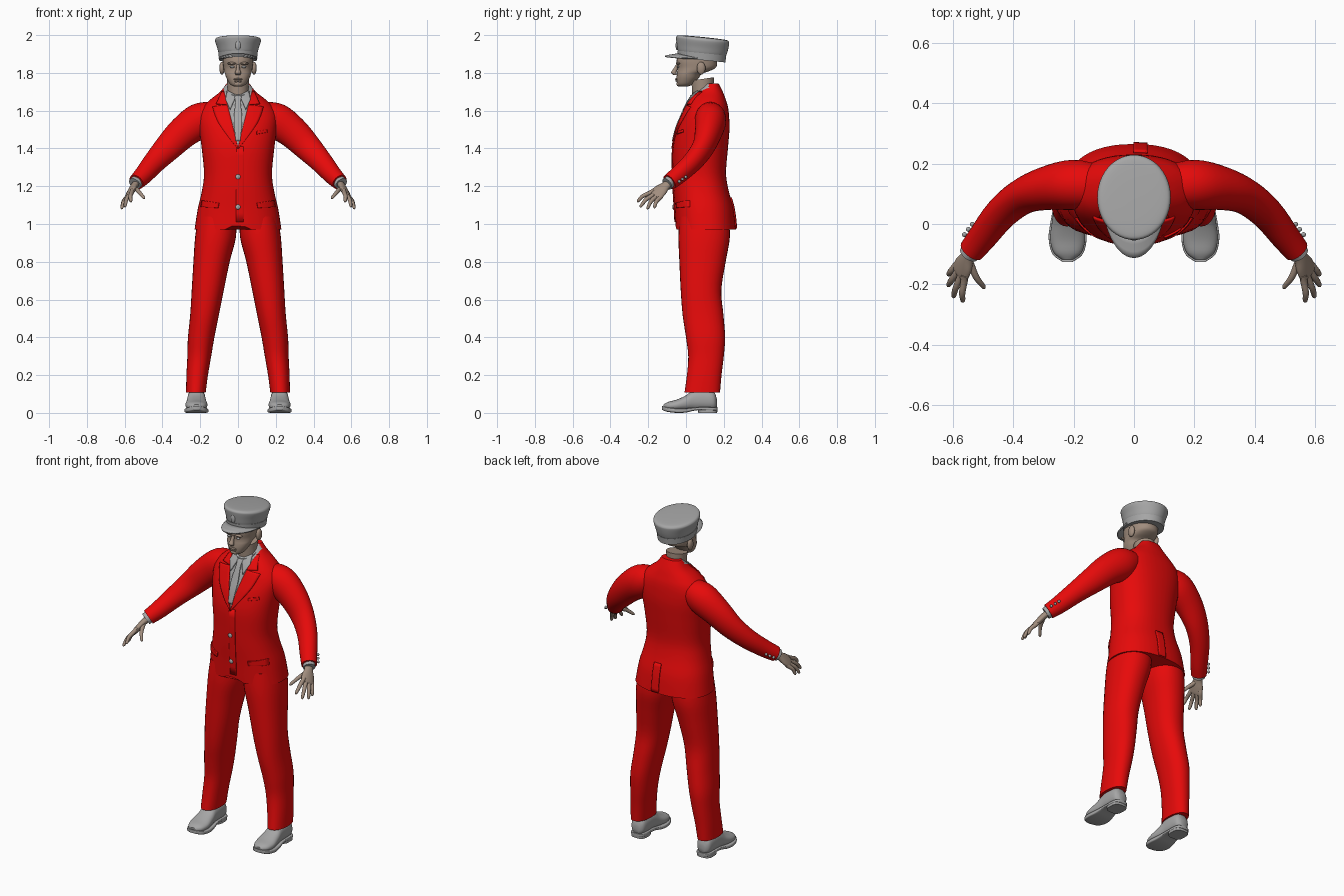
import bpy, bmesh
from math import sin, cos, pi, radians, copysign
from mathutils import Vector, Matrix
from mathutils.bvhtree import BVHTree

cube = bpy.data.objects.get("Cube")
if cube:
    bpy.data.objects.remove(cube, do_unlink=True)


def material(name, r, g, b):
    m = bpy.data.materials.new(name)
    m.use_nodes = True
    m.diffuse_color = (r, g, b, 1)
    m.node_tree.nodes["Principled BSDF"].inputs["Base Color"].default_value = (r, g, b, 1)
    return m


RED = material("suit red", 0.8, 0.003, 0.003)
GREY = material("light grey", 0.38, 0.38, 0.38)
SKIN = material("skin", 0.36, 0.27, 0.21)
X, Y, Z = Vector((1, 0, 0)), Vector((0, 1, 0)), Vector((0, 0, 1))
made = []


def finish(name, bm, mats, mirror=False, thick=0):
    bmesh.ops.recalc_face_normals(bm, faces=bm.faces)
    me = bpy.data.meshes.new(name)
    bm.to_mesh(me)
    bm.free()
    ob = bpy.data.objects.new(name, me)
    bpy.context.collection.objects.link(ob)
    for m in mats:
        me.materials.append(m)
    if thick:
        mod = ob.modifiers.new("thickness", 'SOLIDIFY')
        mod.thickness, mod.offset = thick, 0
    if mirror:
        ob.modifiers.new("mirror", 'MIRROR').use_mirror_merge = False
    made.append(ob)
    return ob


def smooth(rows, k):
    """Catmull-Rom interpolation through rows of numbers."""
    out = []
    for i in range(len(rows) - 1):
        p0, p1, p2, p3 = rows[max(i - 1, 0)], rows[i], rows[i + 1], rows[min(i + 2, len(rows) - 1)]
        for j in range(k):
            t = j / k
            out.append([b + t * (c - a) / 2 + t * t * (a - 2.5 * b + 2 * c - d / 2)
                        + t ** 3 * (1.5 * (b - c) + (d - a) / 2)
                        for a, b, c, d in zip(p0, p1, p2, p3)])
    return out + [list(rows[-1])]


def loft(name, rows, mat, side=X, axis=None, n=32, power=2, k=4, mirror=False, edit=None):
    """Skin elliptical rings; each row is x, y, z, radius along side, other radius."""
    rows = smooth(rows, k)
    bm, rings = bmesh.new(), []
    for i, (x, y, z, a, b) in enumerate(rows):
        t = axis or Vector(rows[min(i + 1, len(rows) - 1)][:3]) - Vector(rows[max(i - 1, 0)][:3])
        t = t.normalized()
        u = (side - t * side.dot(t)).normalized()
        v = t.cross(u)
        ring = []
        for j in range(n):
            c, s = cos(2 * pi * j / n), sin(2 * pi * j / n)
            c, s = copysign(abs(c) ** (2 / power), c), copysign(abs(s) ** (2 / power), s)
            ring.append(bm.verts.new(Vector((x, y, z)) + u * a * c + v * b * s))
        rings.append(ring)
    for r, q in zip(rings, rings[1:]):
        for j in range(n):
            bm.faces.new((r[j], r[(j + 1) % n], q[(j + 1) % n], q[j]))
    bm.faces.new(rings[0])
    bm.faces.new(rings[-1])
    if edit:
        edit(bm, rings)
    return finish(name, bm, mat if isinstance(mat, list) else [mat], mirror)


def upright(rows, x=0):
    """z, half width, front y, back y -> loft rows; an optional fifth value is x."""
    return [(r[4] if len(r) > 4 else x, (r[2] + r[3]) / 2, r[0], r[1], (r[3] - r[2]) / 2) for r in rows]


def ball(name, loc, size, mat, mirror=False):
    bm = bmesh.new()
    bmesh.ops.create_uvsphere(bm, u_segments=16, v_segments=10, radius=1,
                              matrix=Matrix.LocRotScale(Vector(loc), None, Vector(size)))
    return finish(name, bm, [mat], mirror)


# Jacket body, with the shirt opening cut into its chest
V_LOW, V_SLOPE = 1.41, 0.25


def cut_opening(bm, rings):
    for v in rings[0]:
        if v.co.y < 0.05:
            v.co.z += 0.035 * max(0, 1 - abs(v.co.x) / 0.07)
    for s in (1, -1):
        geom = [f for f in bm.faces if f.calc_center_median().y < 0.12 and f.calc_center_median().z > 1.35]
        geom += list({e for f in geom for e in f.edges}) + list({v for f in geom for v in f.verts})
        bmesh.ops.bisect_plane(bm, geom=geom, plane_co=(0, 0, V_LOW), plane_no=(s, 0, -V_SLOPE))
    for f in bm.faces:
        c = f.calc_center_median()
        if c.y < 0.12 and abs(c.x) < V_SLOPE * (c.z - V_LOW):
            f.material_index = 1


jacket = loft("jacket", upright([
    (0.97, .23, -.055, .265), (1.08, .213, -.06, .252), (1.18, .19, -.067, .225), (1.27, .18, -.07, .212),
    (1.40, .192, -.07, .222), (1.50, .205, -.05, .23), (1.57, .208, -.022, .228), (1.62, .185, 0, .222),
    (1.66, .145, .022, .21), (1.70, .095, .055, .195), (1.745, .06, .105, .172)]),
    [RED, GREY], axis=Z, n=48, power=2.3, edit=cut_opening)
probe = bmesh.new()
probe.from_mesh(jacket.data)
surface = BVHTree.FromBMesh(probe)
probe.free()


def patch(name, a, b, mat, mirror=False, back=False, lift=0.003, thick=0.008):
    """Thin plate between two x, z edges, laid on the jacket surface."""
    s = -1 if back else 1
    a, b = smooth(a, 6), smooth(b, 6)
    bm, grid = bmesh.new(), []
    for p, q in zip(a, b):
        row = []
        for j in range(7):
            x, z = (p[i] + (q[i] - p[i]) * j / 6 for i in (0, 1))
            hit = surface.ray_cast(Vector((x, -s, z)), Y * s)[0]
            row.append(bm.verts.new((x, (hit.y if hit else 0.1) - s * lift, z)))
        grid.append(row)
    for r, q in zip(grid, grid[1:]):
        for j in range(6):
            bm.faces.new((r[j], r[j + 1], q[j + 1], q[j]))
    return finish(name, bm, [mat], mirror, thick)


patch("lower_lapel", [(.0, 1.40), (.035, 1.55), (.055, 1.63)], [(.004, 1.40), (.10, 1.53), (.135, 1.62)], RED, True)
patch("upper_lapel", [(.055, 1.63), (.074, 1.70)], [(.115, 1.635), (.085, 1.70)], RED, True)
patch("front_overlap", [(-.008, 1.41), (-.01, 1.01)], [(.03, 1.41), (.03, 1.01)], RED, lift=0.001)
patch("pocket_flap", [(.10, 1.11), (.105, 1.085)], [(.19, 1.125), (.195, 1.09)], RED, True)
patch("chest_pocket", [(.10, 1.49), (.10, 1.475)], [(.155, 1.50), (.155, 1.485)], RED)
patch("back_vent", [(-.002, 1.14), (-.002, .975)], [(.045, 1.14), (.045, .975)], RED, back=True)
patch("necktie", [(-.02, 1.675), (-.014, 1.64), (-.022, 1.55), (-.012, 1.44)],
      [(.02, 1.675), (.014, 1.64), (.022, 1.55), (.012, 1.44)], GREY, lift=0.006)
patch("collar_point", [(.008, 1.68), (.042, 1.605)], [(.055, 1.705), (.066, 1.66)], GREY, True, lift=0.006)
for i, z in enumerate((1.25, 1.09)):
    hit = surface.ray_cast(Vector((0, -1, z)), Y)[0]
    ball(f"front_button_{i + 1}", hit - Y * .006, (.013, .006, .013), GREY)

# Sleeves, cuffs and cuff buttons
loft("sleeve", [(.12, .125, 1.585, .07, .065), (.20, .13, 1.55, .083, .092), (.29, .118, 1.485, .072, .085),
                (.37, .09, 1.405, .058, .073), (.44, .035, 1.33, .052, .06), (.50, -.04, 1.26, .047, .05),
                (.538, -.088, 1.222, .043, .043)], RED, side=Y, mirror=True)
loft("shirt_cuff", [(.52, -.065, 1.24, .032, .034), (.547, -.1, 1.212, .033, .035)], GREY, side=Y, k=1, mirror=True)
for i in range(3):
    ball(f"cuff_button_{i + 1}", (.562 - .013 * i, -.035 + .017 * i, 1.225 + .012 * i), (.008, .008, .008), GREY, True)

# Hands
SPREAD = Vector((-.045, -.09, .035))
loft("palm", [(.53, -.08, 1.225, .025, .02), (.549, -.108, 1.202, .026, .018), (.563, -.135, 1.178, .038, .017),
              (.576, -.16, 1.155, .04, .014), (.58, -.168, 1.148, .033, .009)], SKIN, side=SPREAD, n=20, mirror=True)
FINGERS = {"index": ((.563, -.19, 1.165), (.568, -.26, 1.118)), "middle": ((.574, -.172, 1.155), (.6, -.245, 1.09)),
           "ring": ((.582, -.155, 1.148), (.618, -.207, 1.08)), "little": ((.588, -.135, 1.142), (.617, -.17, 1.085)),
           "thumb": ((.543, -.13, 1.19), (.495, -.215, 1.135))}
for finger, (a, b) in FINGERS.items():
    a, b = Vector(a), Vector(b)
    start, mid = a - (b - a) * .3, a.lerp(b, .5) + Vector((.004, -.004, .006))
    loft(finger + "_finger", [(*start, .011, .011), (*a, .012, .012), (*mid, .0105, .0105),
                              (*a.lerp(b, .9), .008, .008), (*b, .002, .002)], SKIN, side=SPREAD, n=12, mirror=True)

# Trousers
loft("trouser_leg", upright([
    (.108, .052, -.008, .18, .223), (.2, .057, .005, .188, .216), (.3, .063, .012, .2, .205),
    (.4, .07, 0, .207, .195), (.52, .076, -.018, .198, .177), (.65, .085, -.028, .187, .16),
    (.8, .096, -.035, .21, .14), (.93, .108, -.04, .232, .119), (1.04, .1, -.035, .225, .11)]),
    RED, axis=Z, power=2.2, mirror=True)


# Shoes: rows are y, half width, bottom, top
def along(rows, x=.22):
    return [(x, y, (lo + hi) / 2, w, (hi - lo) / 2) for y, w, lo, hi in rows]


loft("shoe_upper", along([(.163, .02, .03, .075), (.145, .042, .016, .115), (.09, .047, .014, .128),
                          (.04, .048, .014, .122), (0, .053, .012, .093), (-.05, .058, .012, .07),
                          (-.095, .046, .014, .058), (-.118, .018, .02, .045)]),
     GREY, axis=-Y, power=2.3, mirror=True)
loft("shoe_sole", along([(.168, .022, .012, .03), (.145, .045, .012, .03), (.06, .048, .014, .03),
                         (0, .058, .002, .024), (-.05, .063, 0, .024), (-.1, .05, .006, .03),
                         (-.126, .016, .016, .036)]), GREY, axis=-Y, power=6, mirror=True)
loft("shoe_heel", [(.22, .115, 0, .046, .05), (.22, .115, .02, .046, .052)], GREY, axis=Z, power=3, k=1, mirror=True)

# Neck and shirt collar
loft("neck", [(0, .095, 1.62, .058, .06), (0, .09, 1.7, .056, .058), (0, .088, 1.768, .058, .06)],
     SKIN, axis=Vector((0, -.15, 1)))
loft("shirt_collar", [(0, .095, 1.655, .074, .08), (0, .088, 1.69, .068, .075), (0, .085, 1.712, .064, .07)],
     GREY, axis=Vector((0, -.5, 1)))

# Head and face
loft("head", upright([(1.728, .022, -.036, .01), (1.74, .042, -.046, .035), (1.77, .06, -.05, .065),
                      (1.795, .069, -.048, .085), (1.812, .074, -.046, .13), (1.83, .077, -.046, .16),
                      (1.86, .08, -.05, .165), (1.89, .08, -.045, .165)]), SKIN, axis=Z, power=2.2)
loft("nose", [(0, -.043, 1.845, .009, .01), (0, -.056, 1.82, .01, .012), (0, -.065, 1.802, .016, .014),
              (0, -.058, 1.79, .012, .01)], SKIN, axis=Z, n=16)
ball("ear", (.085, .08, 1.825), (.014, .023, .034), SKIN, True)
ball("brow", (.032, -.042, 1.85), (.025, .012, .007), SKIN, True)
ball("eye", (.031, -.042, 1.832), (.013, .006, .006), GREY, True)
ball("upper_lip", (0, -.05, 1.767), (.024, .008, .005), SKIN)
ball("lower_lip", (0, -.049, 1.758), (.02, .008, .005), SKIN)
ball("chin", (0, -.037, 1.742), (.024, .014, .014), SKIN)

# Cap: band, crown, visor and badge
TILT = Vector((0, .1, 1))
loft("cap_band", [(0, .083, 1.868, .1, .126), (0, .084, 1.905, .104, .13)], GREY, axis=TILT, n=48, k=1)
loft("cap_crown", [(0, .084, 1.9, .099, .125), (0, .085, 1.91, .104, .13), (0, .087, 1.935, .111, .136),
                   (0, .088, 1.965, .121, .141), (0, .088, 1.978, .12, .14), (0, .088, 1.986, .108, .127),
                   (0, .088, 1.989, .07, .08), (0, .088, 1.99, .01, .01)], GREY, axis=TILT, n=48)
bm, rows = bmesh.new(), []
for i in range(25):
    t = radians(-80 + 160 * i / 24)
    rows.append([bm.verts.new((.102 * sin(t), .083 - .125 * cos(t) - .07 * f * cos(t) ** 1.2,
                               1.9 - .012 * f * cos(t) - .022 * sin(t) ** 2)) for f in (-.1, .35, .7, 1)])
for r, q in zip(rows, rows[1:]):
    for j in range(3):
        bm.faces.new((r[j], r[j + 1], q[j + 1], q[j]))
finish("cap_visor", bm, [GREY], thick=.008)
ball("cap_badge", (0, -.048, 1.945), (.014, .007, .025), GREY)

# Smooth shading with sharp edges kept
bpy.ops.object.select_all(action='DESELECT')
for ob in made:
    ob.select_set(True)
bpy.context.view_layer.objects.active = made[0]
bpy.ops.object.shade_smooth_by_angle(angle=radians(40))
